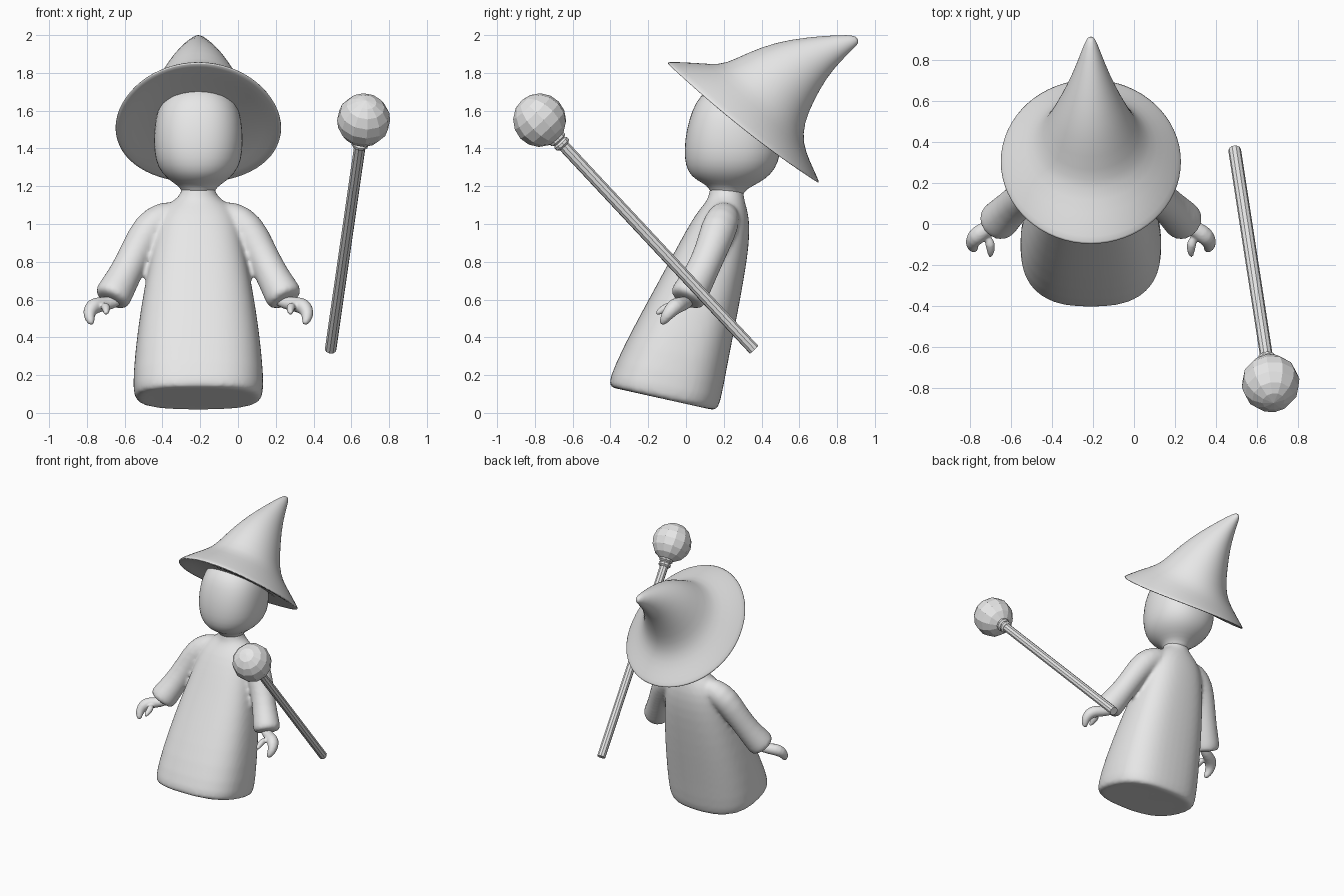
import bpy, bmesh
from math import cos, sin, pi, copysign
from mathutils import Vector

if "Cube" in bpy.data.objects:
    bpy.data.objects.remove(bpy.data.objects["Cube"])

MID = -0.21  # x of the figure's centre line

clay = bpy.data.materials.new("plain_grey")
clay.use_nodes = True
GREY = (0.8, 0.8, 0.8, 1)
clay.diffuse_color = GREY
clay.node_tree.nodes["Principled BSDF"].inputs["Base Color"].default_value = GREY


def loft(bm, sections, sides=24):
    """Skin closed rings; a section is (centre, u, v, squareness, sag)."""
    rings = []
    for c, u, v, e, sag in sections:
        ring = []
        for i in range(sides):
            a = 2 * pi * i / sides
            x = copysign(abs(cos(a)) ** (2 / e), cos(a))
            y = copysign(abs(sin(a)) ** (2 / e), sin(a))
            drop = Vector((0, 0, -sag * cos(a) ** 2))
            ring.append(bm.verts.new(c + u * x + v * y + drop))
        rings.append(ring)
    for low, high in zip(rings, rings[1:]):
        for i in range(sides):
            j = (i + 1) % sides
            bm.faces.new((low[i], low[j], high[j], high[i]))
    for ring in (rings[0], rings[-1]):
        bm.faces.new(ring)


def slices(rows):
    """Sections from side-profile pairs: front y, z, back y, z, half width, squareness, sag."""
    out = []
    for fy, fz, by, bz, hw, e, sag in rows:
        f, b = Vector((MID, fy, fz)), Vector((MID, by, bz))
        out.append(((f + b) / 2, Vector((hw, 0, 0)), (b - f) / 2, e, sag))
    return out


def tube(path, side):
    """Round sections along points x, y, z, radius, with x measured from the centre line."""
    pts = [Vector((MID + side * p[0], p[1], p[2])) for p in path]
    out = []
    for i, p in enumerate(pts):
        d = (pts[min(i + 1, len(pts) - 1)] - pts[max(i - 1, 0)]).normalized()
        u = d.cross(Vector((0.3 * side, 1, 0.2))).normalized()
        r = path[i][3]
        out.append((p, u * r, d.cross(u) * r, 2, 0))
    return out


def finish(bm, name, smooth=True, subsurf=1):
    bmesh.ops.recalc_face_normals(bm, faces=bm.faces)
    mesh = bpy.data.meshes.new(name)
    bm.to_mesh(mesh)
    bm.free()
    mesh.materials.append(clay)
    ob = bpy.data.objects.new(name, mesh)
    bpy.context.collection.objects.link(ob)
    for p in mesh.polygons:
        p.use_smooth = smooth
    if subsurf:
        ob.modifiers.new("round", "SUBSURF").levels = subsurf
        ob.modifiers["round"].render_levels = subsurf
    return ob


def blend(ob, voxel, steps):
    """Fuse overlapping shells into one soft surface."""
    m = ob.modifiers.new("fuse", "REMESH")
    m.mode, m.voxel_size, m.use_smooth_shade = "VOXEL", voxel, True
    s = ob.modifiers.new("soften", "SMOOTH")
    s.factor, s.iterations = 0.5, steps


# Robe with both sleeves fused at the shoulders
bm = bmesh.new()
loft(bm, slices([
    (-0.37, 0.13, 0.12, 0.025, 0.29, 2.6, 0),
    (-0.405, 0.135, 0.16, 0.005, 0.33, 2.6, 0),
    (-0.415, 0.17, 0.185, 0.05, 0.352, 2.6, 0),
    (-0.33, 0.36, 0.22, 0.25, 0.34, 2.6, 0),
    (-0.2, 0.6, 0.27, 0.5, 0.308, 2.6, 0),
    (-0.09, 0.8, 0.312, 0.73, 0.268, 2.6, 0),
    (-0.01, 0.95, 0.337, 0.9, 0.235, 2.5, 0),
    (0.055, 1.06, 0.338, 1.03, 0.21, 2.3, 0),
    (0.1, 1.11, 0.315, 1.11, 0.16, 2, 0),
    (0.12, 1.145, 0.305, 1.145, 0.1, 2, 0),
    (0.125, 1.19, 0.31, 1.17, 0.09, 2, 0),
    (0.14, 1.23, 0.29, 1.22, 0.08, 2, 0),
]))
for side in (1, -1):
    loft(bm, tube([
        (0.1, 0.21, 1.06, 0.07),
        (0.18, 0.2, 1.035, 0.09),
        (0.26, 0.175, 0.98, 0.1),
        (0.33, 0.13, 0.85, 0.087),
        (0.39, 0.075, 0.73, 0.088),
        (0.44, 0.025, 0.64, 0.1),
        (0.46, 0.005, 0.605, 0.1),
        (0.465, 0.0, 0.595, 0.075),
    ], side), 16)
blend(finish(bm, "robe"), 0.014, 6)

# Head and upper neck
bm = bmesh.new()
loft(bm, slices([
    (0.13, 1.15, 0.3, 1.14, 0.08, 2, 0),
    (0.125, 1.19, 0.31, 1.175, 0.09, 2, 0),
    (0.09, 1.215, 0.35, 1.2, 0.115, 2, 0),
    (0.025, 1.25, 0.42, 1.235, 0.17, 2.1, 0),
    (-0.005, 1.31, 0.475, 1.29, 0.217, 2.2, 0),
    (-0.012, 1.39, 0.505, 1.37, 0.237, 2.3, 0),
    (0.0, 1.5, 0.5, 1.5, 0.237, 2.3, 0),
    (0.03, 1.6, 0.48, 1.6, 0.22, 2.3, 0),
    (0.07, 1.68, 0.45, 1.68, 0.18, 2.2, 0),
    (0.16, 1.74, 0.38, 1.74, 0.09, 2, 0),
]))
finish(bm, "head")

# Hat: underside, rim, crown and bent tip
bm = bmesh.new()
loft(bm, slices([
    (0.09, 1.72, 0.53, 1.38, 0.22, 2, 0),
    (0.0, 1.775, 0.62, 1.285, 0.36, 2, 0.02),
    (-0.095, 1.843, 0.7, 1.213, 0.437, 2, 0.03),
    (-0.105, 1.858, 0.708, 1.217, 0.445, 2, 0.03),
    (-0.08, 1.861, 0.7, 1.24, 0.43, 2, 0.025),
    (0.05, 1.855, 0.655, 1.335, 0.36, 2, 0.01),
    (0.18, 1.843, 0.62, 1.425, 0.285, 2, 0),
    (0.25, 1.87, 0.625, 1.53, 0.235, 2, 0),
    (0.4, 1.94, 0.675, 1.65, 0.18, 2, 0),
    (0.55, 1.978, 0.742, 1.77, 0.122, 2, 0),
    (0.72, 1.996, 0.82, 1.865, 0.07, 2, 0),
    (0.87, 2.003, 0.905, 1.945, 0.028, 2, 0),
    (0.905, 1.99, 0.915, 1.965, 0.012, 2, 0),
]), 32)
finish(bm, "hat")

# Hands: wrist running into a curled mitten, plus a thumb
for side, label in ((1, "left"), (-1, "right")):
    bm = bmesh.new()
    loft(bm, tube([
        (0.4, 0.03, 0.61, 0.03),
        (0.46, 0.0, 0.58, 0.035),
        (0.52, -0.03, 0.575, 0.042),
        (0.56, -0.06, 0.565, 0.047),
        (0.58, -0.09, 0.53, 0.038),
        (0.575, -0.115, 0.495, 0.028),
        (0.56, -0.13, 0.465, 0.012),
    ], side), 12)
    loft(bm, tube([
        (0.51, -0.03, 0.575, 0.025),
        (0.495, -0.075, 0.57, 0.028),
        (0.485, -0.12, 0.55, 0.024),
        (0.49, -0.165, 0.52, 0.01),
    ], side), 12)
    blend(finish(bm, label + "_hand"), 0.008, 3)

# Staff parts share one leaning axis
foot, top = Vector((0.49, 0.36, 0.335)), Vector((0.665, -0.775, 1.55))
axis = (top - foot).normalized()
turn = axis.to_track_quat("Z", "Y")


def along(name, rows, sides):
    """Flat-faced turned part: rows of distance from the orb centre and radius."""
    bm = bmesh.new()
    u, v = turn @ Vector((1, 0, 0)), turn @ Vector((0, 1, 0))
    loft(bm, [(top + axis * d, u * r, v * r, 2, 0) for d, r in rows], sides)
    finish(bm, name, smooth=False, subsurf=0)


length = (top - foot).length
along("staff_shaft", [(-length, 0.031), (-0.1, 0.031)], 10)
along("staff_collar", [(-0.19, 0.033), (-0.18, 0.045), (-0.165, 0.045), (-0.155, 0.036),
                       (-0.145, 0.05), (-0.12, 0.05)], 10)

# Faceted orb on the staff
bm = bmesh.new()
bmesh.ops.create_uvsphere(bm, u_segments=12, v_segments=8, radius=0.142)
bmesh.ops.rotate(bm, verts=bm.verts, matrix=turn.to_matrix())
bmesh.ops.translate(bm, verts=bm.verts, vec=top)
finish(bm, "staff_orb", smooth=False, subsurf=0)
